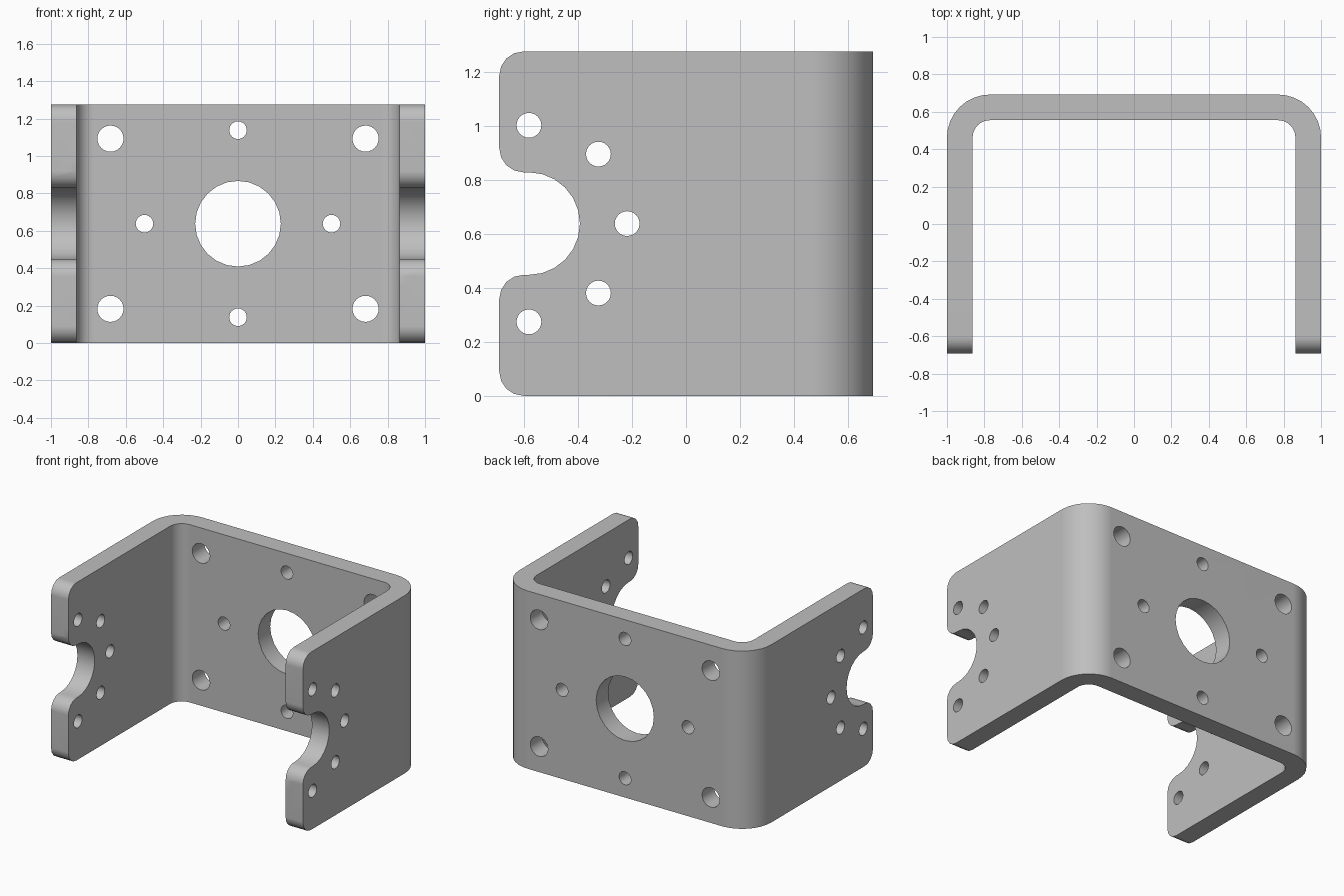
import bpy
import bmesh
from math import sin, cos, pi, radians
from mathutils import Vector

cube = bpy.data.objects.get("Cube")
if cube:
    bpy.data.objects.remove(cube, do_unlink=True)

HEIGHT, MID = 1.276, 0.638      # full height and its middle
DEPTH, WALL = 0.692, 0.137      # half depth and sheet thickness
BEND, CORNER, NOTCH = 0.23, 0.09, 0.19


def arc(cx, cy, r, start, end, steps):
    """Points on an arc, angles in degrees."""
    angles = [radians(start + (end - start) * i / steps) for i in range(steps + 1)]
    return [(cx + r * cos(a), cy + r * sin(a)) for a in angles]


def prism(bm, outline, place, sweep):
    """Extrude a closed outline into a solid."""
    face = bm.faces.new([bm.verts.new(place(*p)) for p in outline])
    new = bmesh.ops.extrude_face_region(bm, geom=[face])["geom"]
    bmesh.ops.translate(bm, vec=Vector(sweep),
                        verts=[g for g in new if isinstance(g, bmesh.types.BMVert)])


def finish(bm, name):
    bmesh.ops.recalc_face_normals(bm, faces=bm.faces)
    mesh = bpy.data.meshes.new(name)
    bm.to_mesh(mesh)
    bm.free()
    obj = bpy.data.objects.new(name, mesh)
    bpy.context.collection.objects.link(obj)
    return obj


def across(y, z):
    return (-1.5, y, z)


def along(x, z):
    return (x, 0.3, z)


# Bent sheet: U outline seen from above
inner = 1 - WALL
bend_x, bend_y = 1 - BEND, DEPTH - BEND
half = [(1, -DEPTH)] + arc(bend_x, bend_y, BEND, 0, 90, 8)
inside = arc(bend_x, bend_y, BEND - WALL, 90, 0, 8) + [(inner, -DEPTH)]
outline = half + [(-x, y) for x, y in reversed(half)]
outline += [(-x, y) for x, y in reversed(inside)] + inside
bm = bmesh.new()
prism(bm, outline, lambda x, y: (x, y, 0), (0, 0, HEIGHT))
bracket = finish(bm, "bracket")

# Side outline: rounded flange corners and the round notch
front = -DEPTH + CORNER
lower = [(1, -0.1), (front, -0.1)]
lower = [(1, 0)] + arc(front, CORNER, CORNER, 270, 180, 4)
lower += arc(front, MID - NOTCH - CORNER, CORNER, 180, 90, 4)
lower += arc(-0.583, MID, NOTCH, -90, 0, 6)
upper = [(y, HEIGHT - z) for y, z in reversed(lower[:-1])]
bm = bmesh.new()
prism(bm, lower + upper, across, (3, 0, 0))
side_shape = finish(bm, "side_shape_cutter")

# Bolt holes around the notch, through both flanges
bm = bmesh.new()
for turn in range(-90, 91, 45):
    a = radians(turn)
    centre = (-0.582 + 0.364 * cos(a), MID + 0.364 * sin(a))
    prism(bm, arc(*centre, 0.046, 0, 345, 23), across, (3, 0, 0))
flange_holes = finish(bm, "flange_hole_cutter")

# Holes in the back wall: centre bore, corner bolts, cross of small bolts
holes = [(0, 0, 0.229)]
holes += [(sx * 0.682, sz * 0.455, 0.07) for sx in (-1, 1) for sz in (-1, 1)]
holes += [(0.5, 0, 0.047), (-0.5, 0, 0.047), (0, 0.5, 0.047), (0, -0.5, 0.047)]
bm = bmesh.new()
for x, z, r in holes:
    prism(bm, arc(x, MID + z, r, 0, 345, 23), along, (0, 0.8, 0))
back_holes = finish(bm, "back_hole_cutter")

# Cut the sheet, then remove the cutters
bpy.context.view_layer.objects.active = bracket
for o in bpy.context.selected_objects:
    o.select_set(False)
bracket.select_set(True)
for cutter, how in ((side_shape, "INTERSECT"), (flange_holes, "DIFFERENCE"),
                    (back_holes, "DIFFERENCE")):
    mod = bracket.modifiers.new(cutter.name, "BOOLEAN")
    mod.object, mod.operation, mod.solver = cutter, how, "EXACT"
    cutter.hide_render = True
    bpy.ops.object.modifier_apply(modifier=mod.name)
    bpy.data.objects.remove(cutter, do_unlink=True)

# Smooth bends with flat walls
bpy.ops.object.shade_smooth_by_angle(angle=radians(30))
weighted = bracket.modifiers.new("even_walls", "WEIGHTED_NORMAL")
weighted.keep_sharp = True

# Grey metal
metal = bpy.data.materials.new("grey_metal")
metal.use_nodes = True
colour = (0.52, 0.52, 0.52, 1)
metal.diffuse_color = colour
metal.node_tree.nodes["Principled BSDF"].inputs["Base Color"].default_value = colour
bracket.data.materials.clear()
bracket.data.materials.append(metal)
